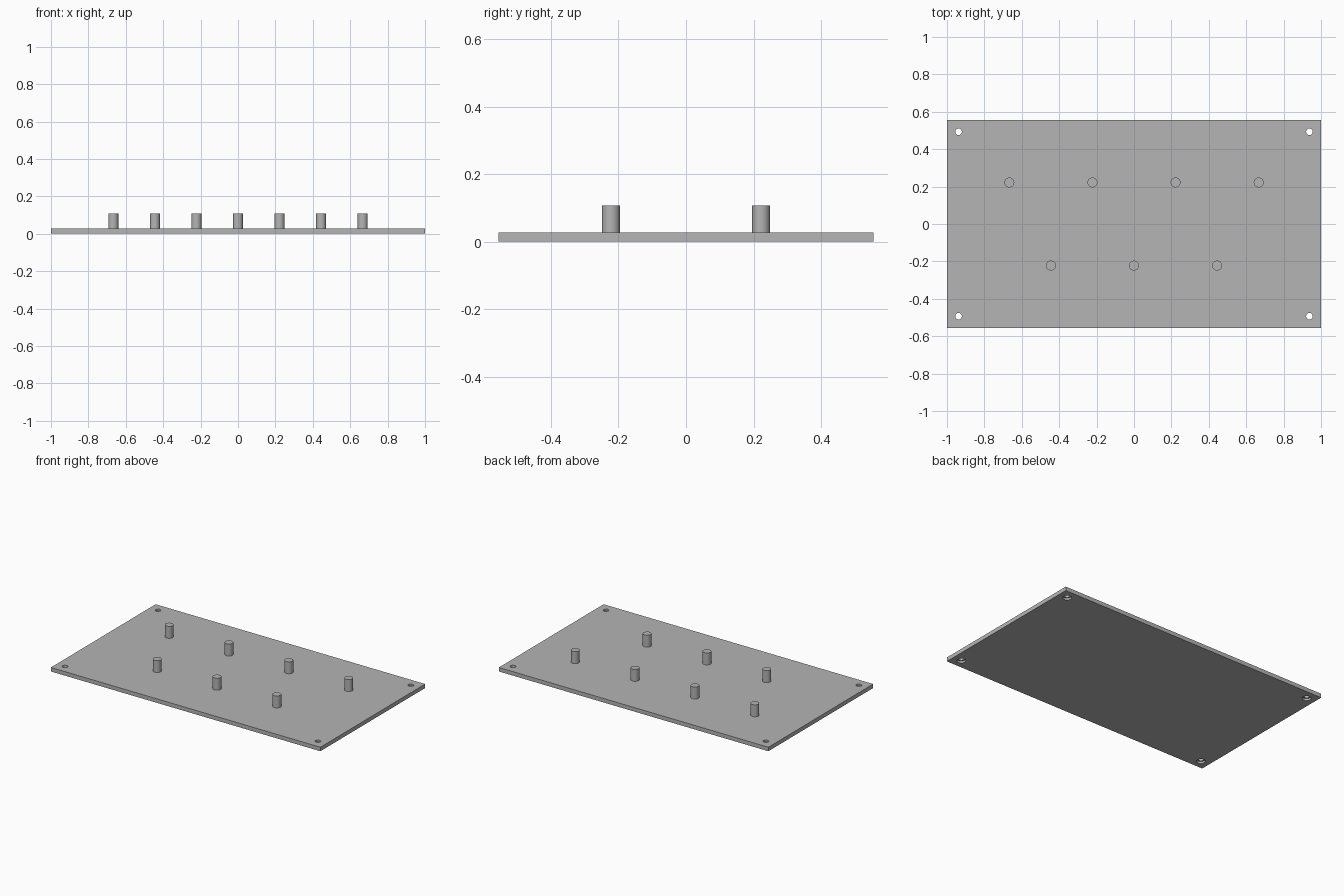
import bpy
import bmesh
import math
from mathutils import Matrix, Vector

cube = bpy.data.objects.get("Cube")
if cube:
    bpy.data.objects.remove(cube, do_unlink=True)

# Dimensions
LENGTH, WIDTH, THICK = 2.0, 1.11, 0.027
PEG_R, PEG_TOP = 0.0265, 0.107
HOLE_R, BORE_R, BORE_DEPTH = 0.0175, 0.0265, 0.013
HOLE_X, HOLE_Y = 0.938, 0.493
PITCH = 0.2222

# Single flat grey
grey = bpy.data.materials.new("plain_grey")
grey.use_nodes = True
colour = (0.46, 0.46, 0.46, 1.0)
grey.diffuse_color = colour
grey.node_tree.nodes["Principled BSDF"].inputs["Base Color"].default_value = colour


def make_object(name, bm):
    bmesh.ops.recalc_face_normals(bm, faces=bm.faces)
    mesh = bpy.data.meshes.new(name)
    bm.to_mesh(mesh)
    bm.free()
    mesh.materials.append(grey)
    obj = bpy.data.objects.new(name, mesh)
    bpy.context.collection.objects.link(obj)
    return obj


def activate(obj):
    bpy.ops.object.select_all(action='DESELECT')
    obj.select_set(True)
    bpy.context.view_layer.objects.active = obj


def smooth(obj):
    activate(obj)
    bpy.ops.object.shade_smooth_by_angle(angle=math.radians(30))


def lathe(name, profile, x, y, steps=48):
    """Spin a (radius, height) profile around the vertical axis."""
    bm = bmesh.new()
    verts = [bm.verts.new((r, 0, z)) for r, z in profile]
    edges = [bm.edges.new(pair) for pair in zip(verts, verts[1:])]
    bmesh.ops.spin(bm, geom=verts + edges, cent=(0, 0, 0), axis=(0, 0, 1),
                   angle=math.tau, steps=steps, use_duplicate=False)
    bmesh.ops.remove_doubles(bm, verts=bm.verts, dist=0.0001)
    bmesh.ops.translate(bm, verts=bm.verts, vec=(x, y, 0))
    return make_object(name, bm)


# Base plate
bm = bmesh.new()
bmesh.ops.create_cube(bm, size=1, matrix=Matrix.Translation((0, 0, THICK / 2))
                      @ Matrix.Diagonal(Vector((LENGTH, WIDTH, THICK, 1))))
plate = make_object("base_plate", bm)

# Corner screw holes, counterbored from below
hole_profile = [(0, -0.02), (BORE_R, -0.02), (BORE_R, BORE_DEPTH),
                (HOLE_R, BORE_DEPTH), (HOLE_R, 0.05), (0, 0.05)]
for sx in (-1, 1):
    for sy in (-1, 1):
        cutter = lathe("screw_hole_cutter", hole_profile, sx * HOLE_X, sy * HOLE_Y)
        cutter.hide_render = True
        activate(plate)
        cut = plate.modifiers.new("screw_hole", 'BOOLEAN')
        cut.operation = 'DIFFERENCE'
        cut.solver = 'EXACT'
        cut.object = cutter
        bpy.ops.object.modifier_apply(modifier=cut.name)
        bpy.data.objects.remove(cutter, do_unlink=True)
smooth(plate)

# Two staggered rows of pegs: four at the back, three at the front
peg_profile = [(0, THICK / 2), (PEG_R, THICK / 2), (PEG_R, PEG_TOP), (0, PEG_TOP)]
for row, y, columns in (("back", PITCH, (-3, -1, 1, 3)),
                        ("front", -PITCH, (-2, 0, 2))):
    for number, column in enumerate(columns, 1):
        smooth(lathe(f"{row}_peg_{number}", peg_profile, column * PITCH, y))
